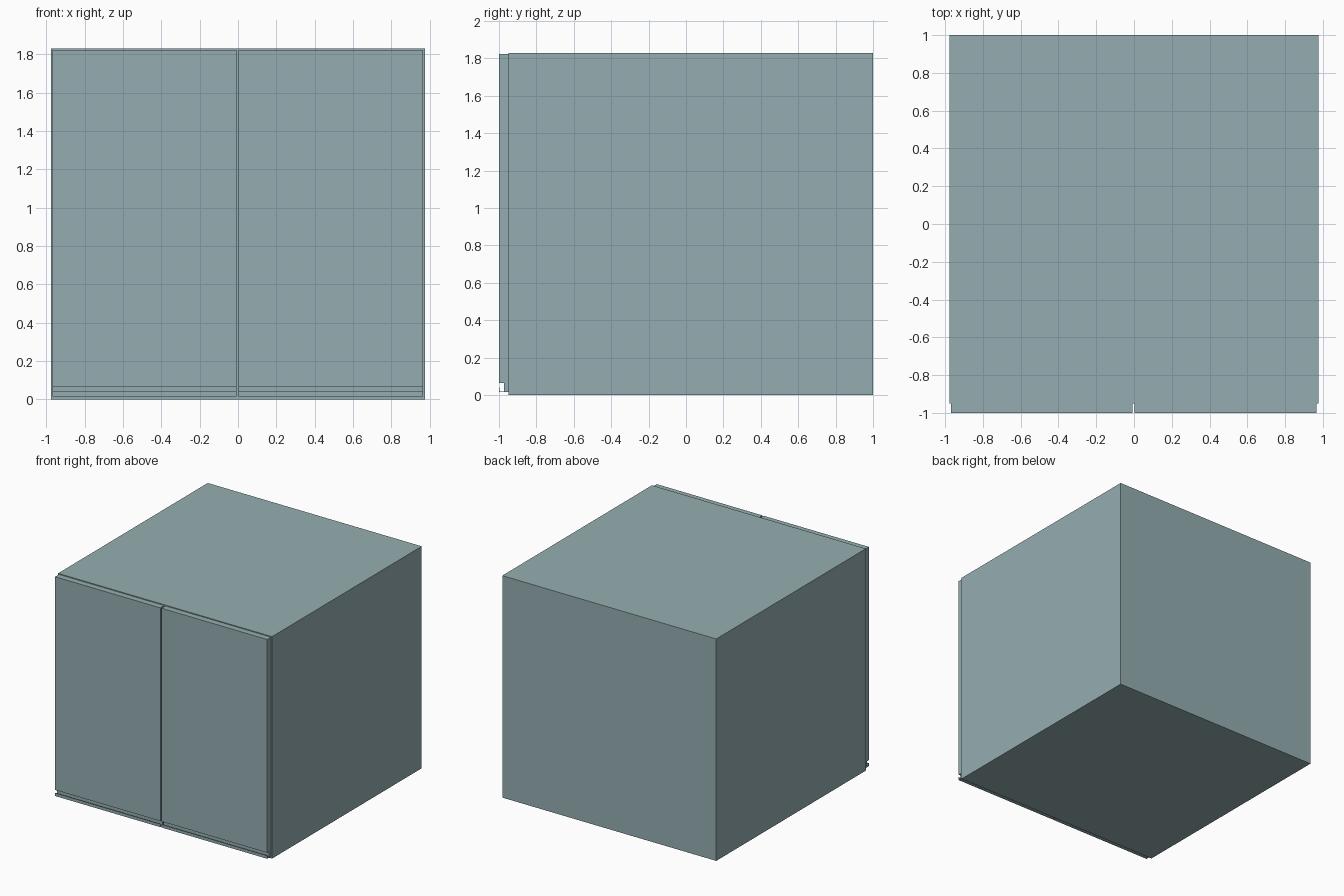
import bpy, bmesh

if "Cube" in bpy.data.objects:
    bpy.data.objects.remove(bpy.data.objects["Cube"])

paint = bpy.data.materials.new("grey_blue")
paint.diffuse_color = (0.30, 0.42, 0.44, 1)
paint.use_nodes = True
paint.node_tree.nodes["Principled BSDF"].inputs["Base Color"].default_value = paint.diffuse_color


def extrude_x(name, profile, x0, x1):
    """Extrude a closed (y, z) profile between two x positions."""
    bm = bmesh.new()
    face = bm.faces.new([bm.verts.new((x0, y, z)) for y, z in profile])
    out = bmesh.ops.extrude_face_region(bm, geom=[face])
    moved = [v for v in out["geom"] if isinstance(v, bmesh.types.BMVert)]
    bmesh.ops.translate(bm, verts=moved, vec=(x1 - x0, 0, 0))
    bmesh.ops.recalc_face_normals(bm, faces=bm.faces)
    mesh = bpy.data.meshes.new(name)
    bm.to_mesh(mesh)
    bm.free()
    mesh.materials.append(paint)
    obj = bpy.data.objects.new(name, mesh)
    bpy.context.collection.objects.link(obj)
    return obj


# cabinet body
extrude_x("cabinet_body", [(-0.95, 0), (1, 0), (1, 1.83), (-0.95, 1.83)], -0.976, 0.976)

# doors with a J-shaped finger groove along the bottom edge
door_profile = [
    (-0.95, 0.015), (-1, 0.015), (-1, 0.04), (-0.996, 0.04),
    (-0.996, 0.019), (-0.973, 0.019), (-0.973, 0.065), (-1, 0.065),
    (-1, 1.823), (-0.95, 1.823),
]
for name, x0, x1 in (("left_door", -0.968, -0.008), ("right_door", 0.003, 0.966)):
    extrude_x(name, door_profile, x0, x1)
